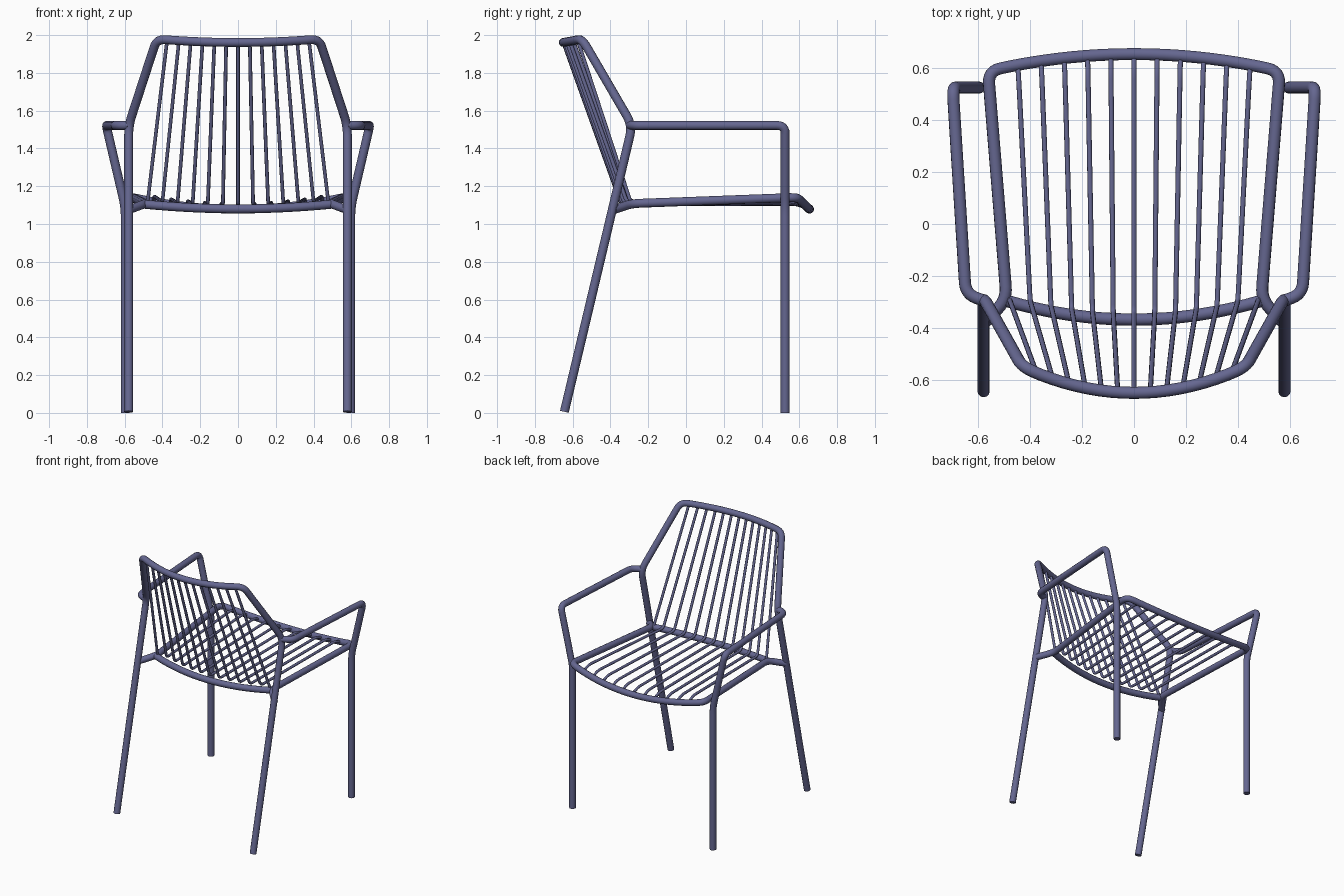
import bpy, math
from mathutils import Vector

if "Cube" in bpy.data.objects:
    bpy.data.objects.remove(bpy.data.objects["Cube"])

paint = bpy.data.materials.new("blue_grey_paint")
paint.diffuse_color = (0.13, 0.135, 0.28, 1)
paint.use_nodes = True
paint.node_tree.nodes["Principled BSDF"].inputs["Base Color"].default_value = paint.diffuse_color


def fillet(path, n=6):
    """Round the corners of a path; each point is (x, y, z) or (x, y, z, setback)."""
    pts = [Vector(p[:3]) for p in path]
    out = [pts[0]]
    for i in range(1, len(pts) - 1):
        if len(path[i]) < 4:
            out.append(pts[i])
            continue
        a = pts[i] + (pts[i - 1] - pts[i]).normalized() * path[i][3]
        b = pts[i] + (pts[i + 1] - pts[i]).normalized() * path[i][3]
        for k in range(n + 1):
            t = k / n
            out.append(a * (1 - t) ** 2 + pts[i] * 2 * t * (1 - t) + b * t * t)
    return out + [pts[-1]]


def mirror(path):
    return [(-p[0], *p[1:]) for p in path]


def tubes(name, paths, radius, res=4):
    """Sweep a round section along every path, as one mesh object."""
    cu = bpy.data.curves.new(name, 'CURVE')
    cu.dimensions = '3D'
    cu.bevel_depth = radius
    cu.bevel_resolution = res
    cu.use_fill_caps = True
    for path in paths:
        pts = fillet(path)
        sp = cu.splines.new('POLY')
        sp.points.add(len(pts) - 1)
        for q, p in zip(sp.points, pts):
            q.co = (*p, 1)
    ob = bpy.data.objects.new(name, cu)
    bpy.context.collection.objects.link(ob)
    bpy.ops.object.select_all(action='DESELECT')
    ob.select_set(True)
    bpy.context.view_layer.objects.active = ob
    bpy.ops.object.convert(target='MESH')
    ob = bpy.context.object
    ob.name = name
    ob.data.materials.clear()
    ob.data.materials.append(paint)
    bpy.ops.object.shade_smooth_by_angle(angle=math.radians(40))
    return ob


# Bowed rails, as functions of x
def top_rail(x):
    return (x, -0.650 + 0.54 * x * x, 1.961 + 0.1 * x * x)


def rear_rail(x):
    return (x, -0.368 + 0.30 * x * x, 1.08 + 0.1 * x * x)


def front_rail(x):
    return (x, 0.654 - 0.207 * x * x, 1.078 + 0.2 * x * x)


def bow(rail, half, n=16):
    return [rail(half * (1 - 2 * i / n)) for i in range(n + 1)]


R = 0.0235

# Back legs and backrest hoop: one continuous tube
side = [(0.579, -0.644, 0.006), (0.579, -0.284, 1.522, 0.06), (*top_rail(0.43), 0.05)]
tubes("back_leg_and_backrest_frame",
      [side + bow(top_rail, 0.36) + mirror(side)[::-1]], R)

# Front legs that lean outward and turn back into the armrests
arm = [(0.597, 0.525, 0.0), (0.597, 0.525, 1.09, 0.05), (0.698, 0.525, 1.522, 0.045),
       (0.648, -0.27, 1.522, 0.045), (0.579, -0.295, 1.522)]
tubes("front_leg_and_armrest", [arm, mirror(arm)], R)

# Seat frame: welded to the back legs, along the sides and round the front
rail = [(0.579, -0.383, 1.075), (0.49, -0.29, 1.108, 0.05), (*front_rail(0.562), 0.05)]
tubes("seat_frame", [rail + bow(front_rail, 0.48) + mirror(rail)[::-1]], R)

# Rear seat rail
tubes("rear_seat_rail", [bow(rear_rail, 0.49)], R)

# Thin rods: down the backrest, over the rear rail and along the seat
rods = []
for i in range(-6, 7):
    top = top_rail(0.0625 * i)
    x, y, z = rear_rail(0.08 * i)
    if abs(i) == 6:
        rods.append([top, (x, y + 0.01, z)])
        continue
    fx, fy, fz = front_rail(0.0895 * i)
    rods.append([top, (x, y + 0.025, z + 0.022, 0.03),
                 (fx * 0.99, fy - 0.07, fz + 0.028, 0.03), (fx, fy, fz)])
tubes("backrest_and_seat_rods", rods, 0.0098, 3)
